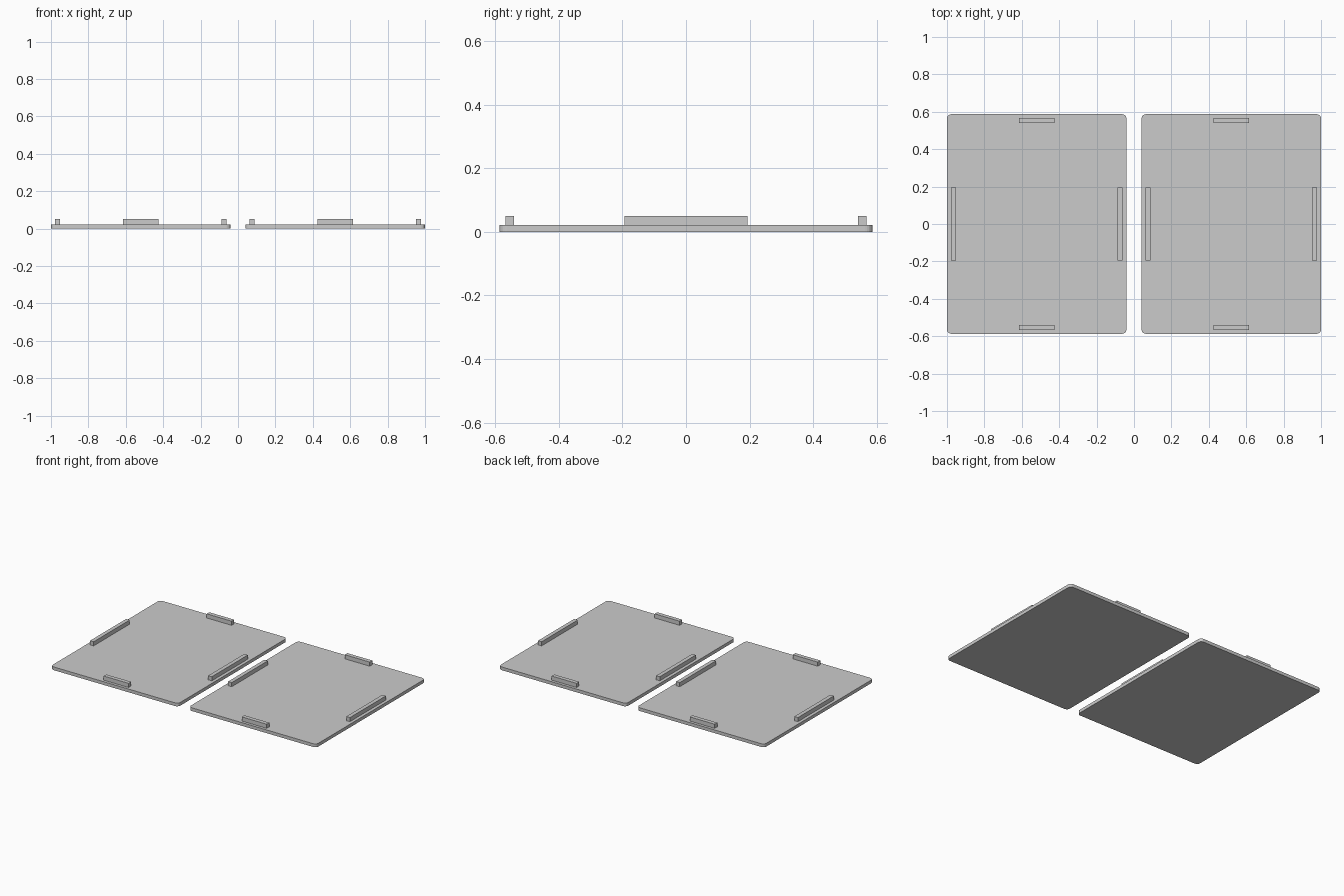
import bpy, bmesh, math

if "Cube" in bpy.data.objects:
    bpy.data.objects.remove(bpy.data.objects["Cube"])

grey = bpy.data.materials.new("light_grey")
grey.diffuse_color = (0.6, 0.6, 0.6, 1)
grey.use_nodes = True
grey.node_tree.nodes["Principled BSDF"].inputs["Base Color"].default_value = grey.diffuse_color

THICK, TOP = 0.022, 0.05      # plate thickness, top of the raised bars
HALF_X, HALF_Y = 0.48, 0.587  # half size of one plate
RADIUS = 0.024


def prism(name, outline, z0, z1):
    """Extrude a flat outline from z0 to z1."""
    bm = bmesh.new()
    face = bm.faces.new([bm.verts.new((x, y, z0)) for x, y in outline])
    ext = bmesh.ops.extrude_face_region(bm, geom=[face])
    top = [v for v in ext["geom"] if isinstance(v, bmesh.types.BMVert)]
    bmesh.ops.translate(bm, verts=top, vec=(0, 0, z1 - z0))
    bmesh.ops.recalc_face_normals(bm, faces=bm.faces)
    mesh = bpy.data.meshes.new(name)
    bm.to_mesh(mesh)
    bm.free()
    mesh.materials.append(grey)
    obj = bpy.data.objects.new(name, mesh)
    bpy.context.collection.objects.link(obj)
    return obj


def rounded_rect(cx, hx, hy, r, steps=6):
    points = []
    for quarter, (sx, sy) in enumerate([(1, 1), (-1, 1), (-1, -1), (1, -1)]):
        for i in range(steps + 1):
            a = math.pi / 2 * (quarter + i / steps)
            points.append((cx + sx * (hx - r) + r * math.cos(a),
                           sy * (hy - r) + r * math.sin(a)))
    return points


def bar(name, cx, cy, hx, hy):
    prism(name, [(cx - hx, cy - hy), (cx + hx, cy - hy),
                 (cx + hx, cy + hy), (cx - hx, cy + hy)], THICK, TOP)


for side, cx in (("left", -0.52), ("right", 0.52)):
    # Thin plate with rounded corners
    prism(side + "_plate", rounded_rect(cx, HALF_X, HALF_Y, RADIUS), 0, THICK)
    # Long bars on the sides, short bars at front and back
    for s, x_name, y_name in ((-1, "left", "front"), (1, "right", "back")):
        bar(f"{side}_plate_{x_name}_bar", cx + s * 0.445, 0, 0.0135, 0.194)
        bar(f"{side}_plate_{y_name}_bar", cx, s * 0.554, 0.094, 0.014)
